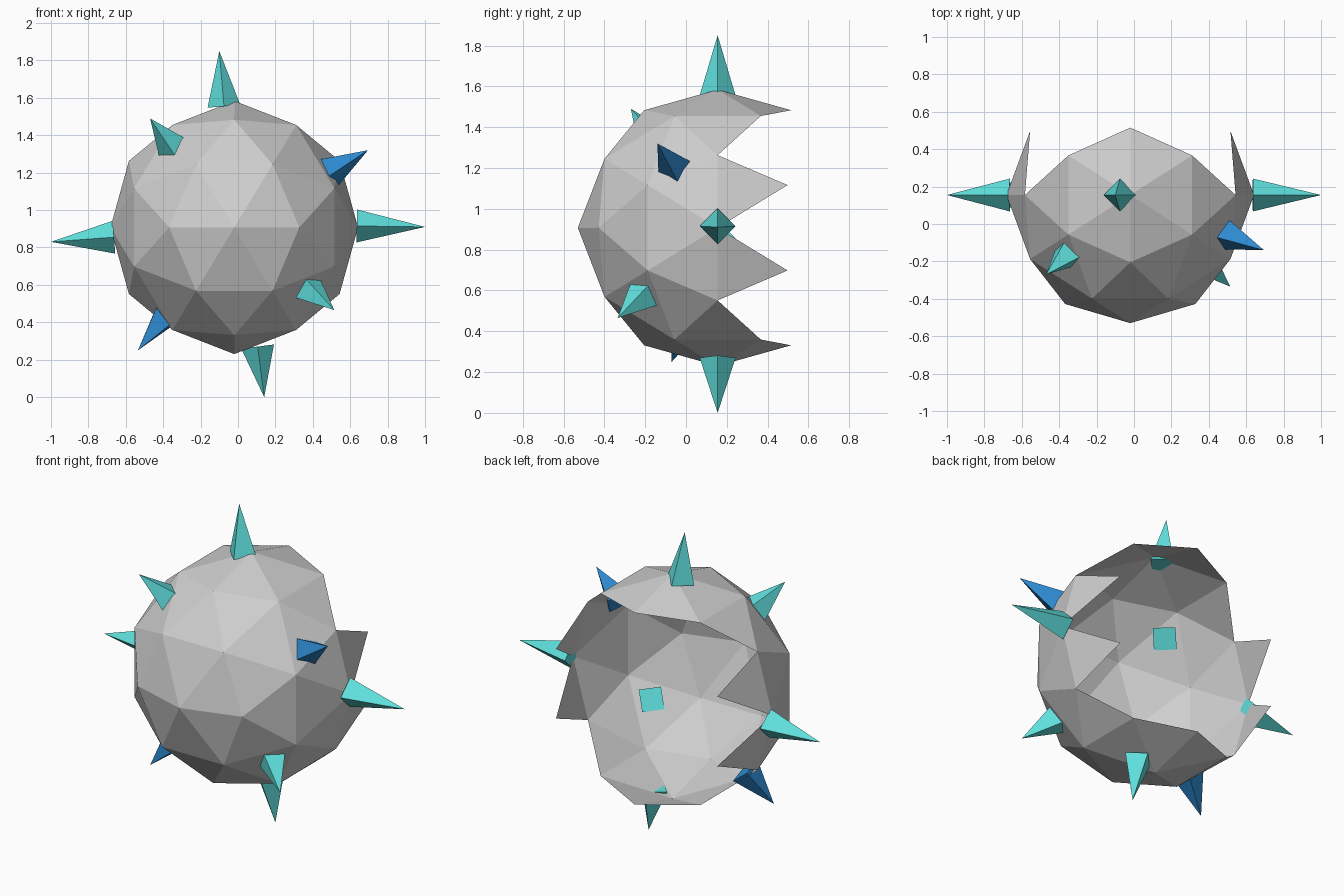
import bpy
import bmesh
import math
from mathutils import Matrix, Vector

if "Cube" in bpy.data.objects:
    bpy.data.objects.remove(bpy.data.objects["Cube"], do_unlink=True)


def make_material(name, rgb):
    mat = bpy.data.materials.new(name)
    mat.use_nodes = True
    color = (*rgb, 1.0)
    mat.diffuse_color = color
    mat.node_tree.nodes["Principled BSDF"].inputs["Base Color"].default_value = color
    return mat


GREY = make_material("shell grey", (0.62, 0.62, 0.62))
TEAL = make_material("spike teal", (0.115, 0.74, 0.72))
BLUE = make_material("spike blue", (0.027, 0.25, 0.62))


def add_object(name, bm, mat):
    mesh = bpy.data.meshes.new(name)
    bm.to_mesh(mesh)
    bm.free()
    mesh.materials.append(mat)
    obj = bpy.data.objects.new(name, mesh)
    bpy.context.collection.objects.link(obj)
    return obj


CENTER = Vector((-0.02, 0.155, 0.907))

# Open shell: faceted sphere turned so that an edge lies across each axis
bm = bmesh.new()
bmesh.ops.create_icosphere(bm, subdivisions=2, radius=1.0)
golden = (1 + math.sqrt(5)) / 2
turn = Matrix.Rotation(math.pi / 2, 3, "Z") @ Matrix.Rotation(-math.atan(1 / golden), 3, "Y")
bmesh.ops.rotate(bm, verts=bm.verts, matrix=turn)

# Jagged opening at the back, leaving pointed top, bottom and side teeth
opening = []
for face in bm.faces:
    mid = face.calc_center_median()
    if mid.y > 0.2 and abs(mid.z) < 0.8:
        opening.append(face)
bmesh.ops.delete(bm, geom=opening, context="FACES")
bmesh.ops.scale(bm, verts=bm.verts, vec=(0.662, 0.685, 0.677))
bmesh.ops.translate(bm, verts=bm.verts, vec=CENTER)
add_object("shell", bm, GREY)


# Four-sided spikes
def spike(name, tip, mat, base=None, radius=0.088):
    tip = Vector(tip)
    if base is None:
        base = CENTER + (tip - CENTER).normalized() * 0.62
    base = Vector(base)
    axis = tip - base
    bm = bmesh.new()
    bmesh.ops.create_cone(bm, cap_ends=True, segments=4, radius1=radius,
                          radius2=0.0, depth=axis.length)
    bmesh.ops.remove_doubles(bm, verts=bm.verts, dist=0.0001)
    rot = Vector((0, 0, 1)).rotation_difference(axis).to_matrix().to_4x4()
    bm.transform(Matrix.Translation((base + tip) / 2) @ rot)
    return add_object(name, bm, mat)


spike("top_spike", (-0.10, 0.155, 1.85), TEAL, (-0.075, 0.155, 1.555))
spike("bottom_spike", (0.14, 0.155, 0.0), TEAL, (0.105, 0.155, 0.27))
spike("left_spike", (1.0, 0.155, 0.91), TEAL, (0.635, 0.155, 0.915))
spike("right_spike", (-1.0, 0.155, 0.83), TEAL, (-0.663, 0.155, 0.855))
spike("upper_right_spike", (-0.47, -0.27, 1.49), TEAL)
spike("lower_left_spike", (0.515, -0.335, 0.465), TEAL)
spike("upper_left_spike", (0.695, -0.14, 1.32), BLUE)
spike("lower_right_spike", (-0.535, -0.07, 0.25), BLUE)
